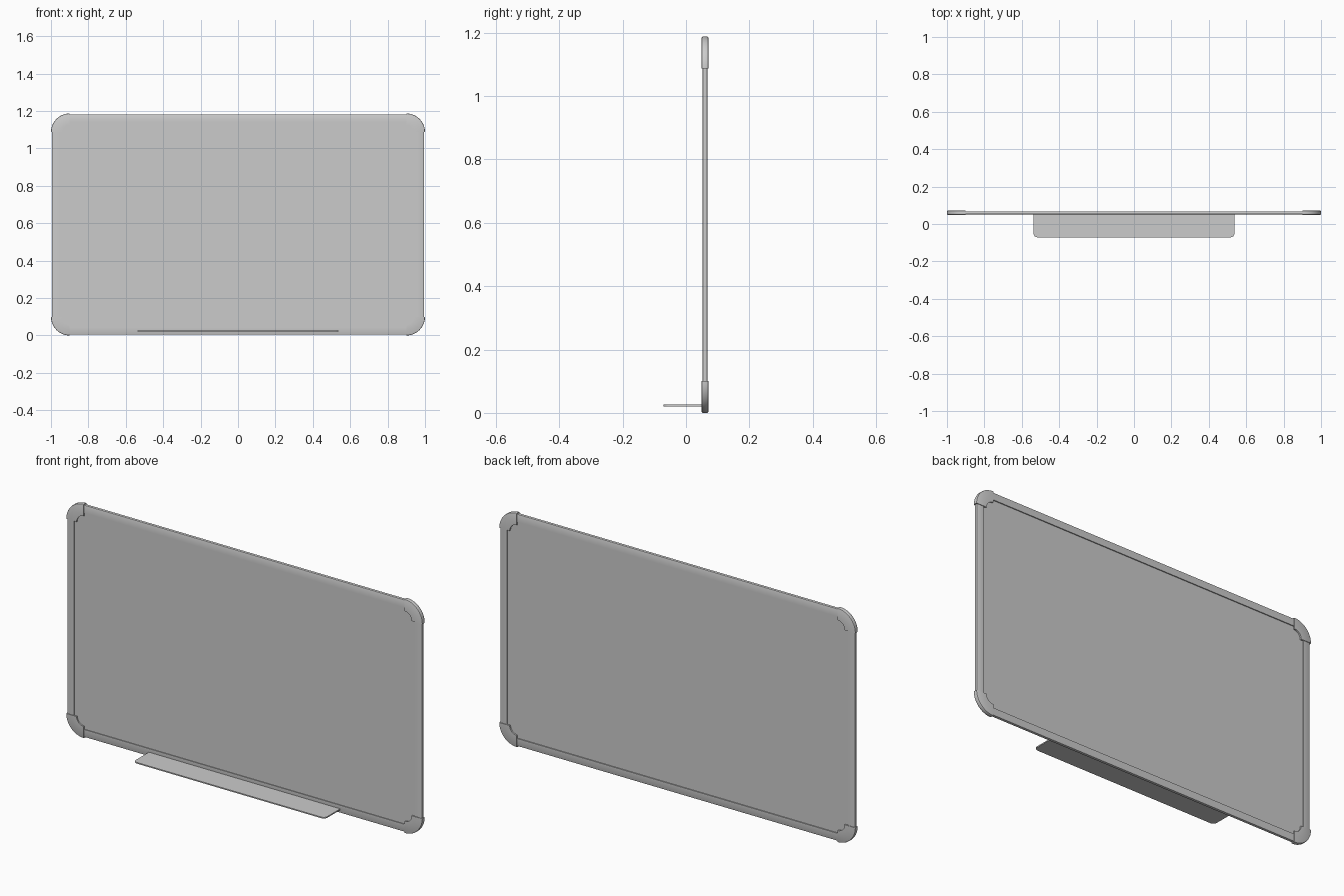
import bpy, bmesh, math

if "Cube" in bpy.data.objects:
    bpy.data.objects.remove(bpy.data.objects["Cube"])

H = 1.19          # board height
R = 0.10          # outer corner radius
CX, CZ = 1 - R, (R + 0.003, H - R)


def make(name, bm, angle=30):
    bmesh.ops.remove_doubles(bm, verts=bm.verts, dist=1e-6)
    bmesh.ops.recalc_face_normals(bm, faces=bm.faces)
    me = bpy.data.meshes.new(name)
    bm.to_mesh(me)
    bm.free()
    ob = bpy.data.objects.new(name, me)
    bpy.context.collection.objects.link(ob)
    bpy.ops.object.select_all(action='DESELECT')
    ob.select_set(True)
    bpy.context.view_layer.objects.active = ob
    bpy.ops.object.shade_smooth_by_angle(angle=math.radians(angle))
    return ob


def section(r0, r1, y0, y1, c):
    """Frame cross-section (radius, depth), outer edges softened by c."""
    return [(r0, y0), (r1 - c, y0), (r1 - c * 0.3, y0 + c * 0.3), (r1, y0 + c),
            (r1, y1 - c), (r1 - c * 0.3, y1 - c * 0.3), (r1 - c, y1), (r0, y1)]


def skin(name, rings):
    bm = bmesh.new()
    loops = [[bm.verts.new(p) for p in ring] for ring in rings]
    n = len(loops[0])
    for a, b in zip(loops, loops[1:]):
        for i in range(n):
            j = (i + 1) % n
            bm.faces.new((a[i], a[j], b[j], b[i]))
    bm.faces.new(loops[0])
    bm.faces.new(loops[-1])
    return make(name, bm)


def prism(name, pts, to3d, d0, d1):
    bm = bmesh.new()
    f = bm.faces.new([bm.verts.new(to3d(a, b, d0)) for a, b in pts])
    ext = bmesh.ops.extrude_face_region(bm, geom=[f])
    for v in ext['geom']:
        if isinstance(v, bmesh.types.BMVert):
            a, b = pts[0]
            shift = [q - p for p, q in zip(to3d(a, b, d0), to3d(a, b, d1))]
            bmesh.ops.translate(bm, verts=[v], vec=shift)
    return make(name, bm)


def arc(cx, cy, r, a0, n=10):
    return [(cx + r * math.cos(math.radians(a0 + 90 * i / n)),
             cy + r * math.sin(math.radians(a0 + 90 * i / n))) for i in range(n + 1)]


# Writing panel, recessed on both sides of the frame
outline = []
for k, (sx, z) in enumerate([(1, CZ[1]), (-1, CZ[1]), (-1, CZ[0]), (1, CZ[0])]):
    outline += arc(sx * CX, z, 0.075, 90 * k)
prism("writing_panel", outline, lambda a, b, d: (a, d, b), 0.056, 0.063)

# Four thicker rounded corner caps
cap = section(0.040, R, 0.049, 0.071, 0.004)
corners = [("right_top", 1, CZ[1], 0), ("left_top", -1, CZ[1], 90),
           ("left_bottom", -1, CZ[0], 180), ("right_bottom", 1, CZ[0], 270)]
for label, sx, cz, a0 in corners:
    rings = []
    for i in range(17):
        t = math.radians(a0 + 90 * i / 16)
        rings.append([(sx * CX + r * math.cos(t), y, cz + r * math.sin(t)) for r, y in cap])
    skin("corner_cap_" + label, rings)
    # Slim inner lip continuing the rails around the corner
    lip = []
    for i in range(17):
        t = math.radians(a0 + 90 * i / 16)
        lip.append([(sx * CX + r * math.cos(t), y, cz + r * math.sin(t))
                    for r, y in ((0.056, 0.053), (0.07, 0.053), (0.07, 0.067), (0.056, 0.067))])

# Straight rails, slightly slimmer than the caps
rail = section(0.056, R - 0.005, 0.052, 0.068, 0.004)
for label, s in (("right", 1), ("left", -1)):
    skin("rail_" + label, [[(s * (CX + r), y, z) for r, y in rail] for z in CZ])
for label, s, z in (("top", 1, CZ[1]), ("bottom", -1, CZ[0])):
    skin("rail_" + label, [[(x, y, z + s * r) for r, y in rail] for x in (-CX, CX)])

# Pen tray with rounded front corners
tray = [(0.537, 0.055), (-0.537, 0.055)]
tray += arc(-0.517, -0.051, 0.02, 180, 6) + arc(0.517, -0.051, 0.02, 270, 6)
prism("pen_tray", tray, lambda a, b, d: (a, b, d), 0.023, 0.029)

# Drop the frame exactly onto the ground
low = min((o.matrix_world @ v.co).z for o in bpy.data.objects for v in o.data.vertices)
for o in bpy.data.objects:
    for v in o.data.vertices:
        v.co.z -= low
